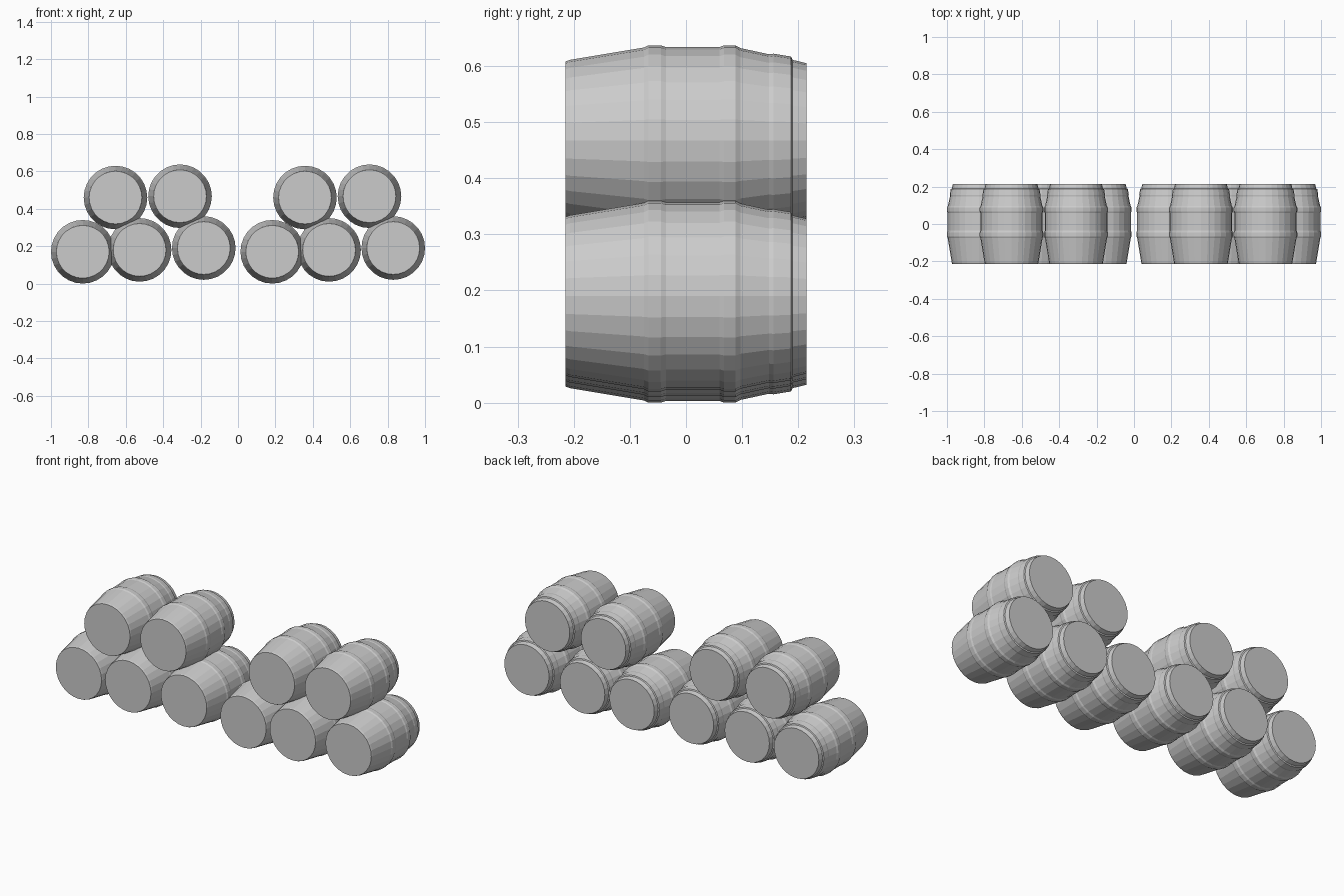
import bpy
import bmesh
from math import tau
from mathutils import Vector

cube = bpy.data.objects.get("Cube")
if cube:
    bpy.data.objects.remove(cube, do_unlink=True)

SIDES = 28
STACK_SPACING = 1.013

# One plain grey for every barrel
grey = bpy.data.materials.new("barrel_grey")
grey.use_nodes = True
grey.diffuse_color = (0.6, 0.6, 0.6, 1)
grey.node_tree.nodes["Principled BSDF"].inputs["Base Color"].default_value = (0.6, 0.6, 0.6, 1)

# Half outline of a barrel lying along y: (y, radius)
# front rim, front hoop, belly, back hoop, end band, back rim
OUTLINE = [
    (-0.215, 0), (-0.215, 0.141), (-0.207, 0.144),
    (-0.075, 0.166), (-0.067, 0.17), (-0.045, 0.17), (-0.036, 0.167),
    (0.06, 0.167), (0.068, 0.17), (0.088, 0.17), (0.097, 0.165),
    (0.148, 0.154), (0.156, 0.155), (0.187, 0.15), (0.19, 0.144),
    (0.215, 0.138), (0.215, 0),
]


def barrel_mesh():
    bm = bmesh.new()
    points = [bm.verts.new((0, y, -r)) for y, r in OUTLINE]
    edges = [bm.edges.new(pair) for pair in zip(points, points[1:])]
    bmesh.ops.spin(bm, geom=points + edges, cent=(0, 0, 0), axis=(0, 1, 0),
                   angle=tau, steps=SIDES, use_duplicate=False)
    bmesh.ops.remove_doubles(bm, verts=bm.verts, dist=0.0005)
    bmesh.ops.recalc_face_normals(bm, faces=bm.faces)
    mesh = bpy.data.meshes.new("barrel")
    bm.to_mesh(mesh)
    bm.free()
    mesh.materials.append(grey)
    return mesh


# Centres of the barrels in one stack, slightly uneven: (x, z)
STACK = {
    "lower_right_barrel": (-0.83, 0.17),
    "lower_middle_barrel": (-0.526, 0.18),
    "lower_left_barrel": (-0.183, 0.19),
    "upper_right_barrel": (-0.655, 0.46),
    "upper_left_barrel": (-0.31, 0.467),
}

mesh = barrel_mesh()
for index, side in enumerate(("right", "left")):
    for name, (x, z) in STACK.items():
        barrel = bpy.data.objects.new(f"{side}_stack_{name}", mesh)
        barrel.location = Vector((x + index * STACK_SPACING, 0, z))
        bpy.context.collection.objects.link(barrel)
